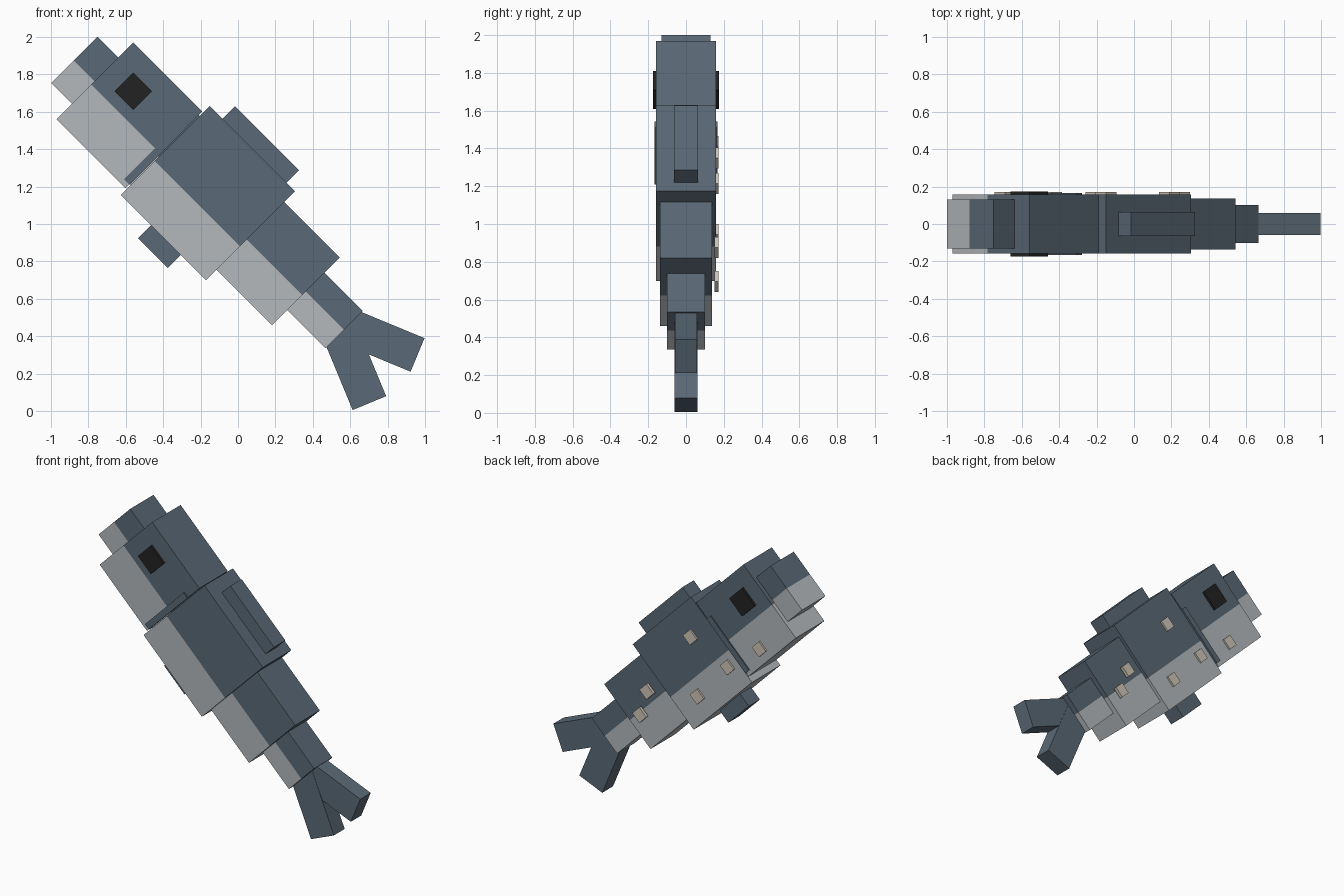
import bpy, bmesh, math
from mathutils import Matrix, Vector

if "Cube" in bpy.data.objects:
    bpy.data.objects.remove(bpy.data.objects["Cube"])


def material(name, rgb):
    m = bpy.data.materials.new(name)
    m.diffuse_color = (*rgb, 1)
    m.use_nodes = True
    m.node_tree.nodes["Principled BSDF"].inputs["Base Color"].default_value = m.diffuse_color
    return m


SLATE = material("slate_blue", (0.102, 0.141, 0.181))
PALE = material("pale_grey", (0.456, 0.485, 0.503))
BLACK = material("black", (0.017, 0.016, 0.016))
SPOT = material("warm_spot", (0.62, 0.56, 0.47))

# The fish dives at 45 degrees: local x runs head to tail, local z runs belly to back
TILT = Matrix.Rotation(math.radians(45), 4, 'Y')


def box(name, lo, hi, mats, split=None, frame=TILT):
    """Box between two corners in a tilted frame; faces below split use the second material."""
    lo, hi = Vector(lo), Vector(hi)
    bm = bmesh.new()
    bmesh.ops.create_cube(bm, size=1)
    size = hi - lo
    for v in bm.verts:
        v.co = (lo + hi) / 2 + Vector([a * b for a, b in zip(v.co, size)])
    if split is not None:
        bmesh.ops.bisect_plane(bm, geom=bm.verts[:] + bm.edges[:] + bm.faces[:],
                               plane_co=(0, 0, split), plane_no=(0, 0, 1))
        for f in bm.faces:
            f.material_index = int(f.calc_center_median().z < split)
    bm.transform(frame)
    mesh = bpy.data.meshes.new(name)
    bm.to_mesh(mesh)
    bm.free()
    for m in mats:
        mesh.materials.append(m)
    ob = bpy.data.objects.new(name, mesh)
    bpy.context.collection.objects.link(ob)
    return ob


# Body sections: start, end, belly, back, half width, colour split height
for name, u0, u1, v0, v1, w, split in (
        ("snout", -1.947, -1.789, 0.534, 0.884, 0.13, 0.705),
        ("head", -1.789, -1.267, 0.417, 0.997, 0.159, 0.68),
        ("body", -1.26, -0.615, 0.373, 1.047, 0.159, 0.63),
        ("rear_body", -0.615, -0.196, 0.453, 0.965, 0.137, 0.682),
        ("tail_stem", -0.196, 0.093, 0.569, 0.849, 0.101, 0.708)):
    box(name, (u0, -w, v0), (u1, w, v1), (SLATE, PALE), split)

# Neck core bridging the head and the body
box("neck", (-1.30, -0.14, 0.45), (-1.22, 0.14, 0.97), (SLATE, PALE), 0.66)

# Back and belly fins
box("dorsal_fin", (-1.163, -0.063, 1.03), (-0.679, 0.063, 1.14), (SLATE,))
box("belly_fin", (-1.032, -0.062, 0.276), (-0.806, 0.062, 0.39), (SLATE,))

# Forked tail, each lobe given by its tip centre and its slope
for name, tip, angle, length, w in (
        ("upper_tail_fin", (0.96, 0.30), 22.5, 0.42, 0.058),
        ("lower_tail_fin", (0.7025, 0.0425), 67.5, 0.44, 0.060)):
    frame = Matrix.Translation((tip[0], 0, tip[1])) @ Matrix.Rotation(math.radians(angle), 4, 'Y')
    box(name, (-length, -w, -0.097), (0, w, 0.097), (SLATE,), frame=frame)

# Eyes and gill covers on both sides
for side, s in (("left", 1), ("right", -1)):
    ys = sorted((s * 0.15, s * 0.175))
    box(side + "_eye", (-1.676, ys[0], 0.742), (-1.534, ys[1], 0.884), (BLACK,))
    ys = sorted((s * 0.15, s * 0.167))
    box(side + "_gill", (-1.308, ys[0], 0.445), (-1.266, ys[1], 0.872), (SLATE,))

# Small square spots on the far flank
for i, (x, z) in enumerate(((-0.15, 1.35), (-0.44, 1.215), (-0.205, 0.945),
                            (-0.69, 1.41), (0.19, 0.875), (0.245, 0.695))):
    u, v = (x - z) / math.sqrt(2), (x + z) / math.sqrt(2)
    box(f"spot_{i + 1}", (u - 0.039, 0.15, v - 0.039), (u + 0.039, 0.172, v + 0.039), (SPOT,))
